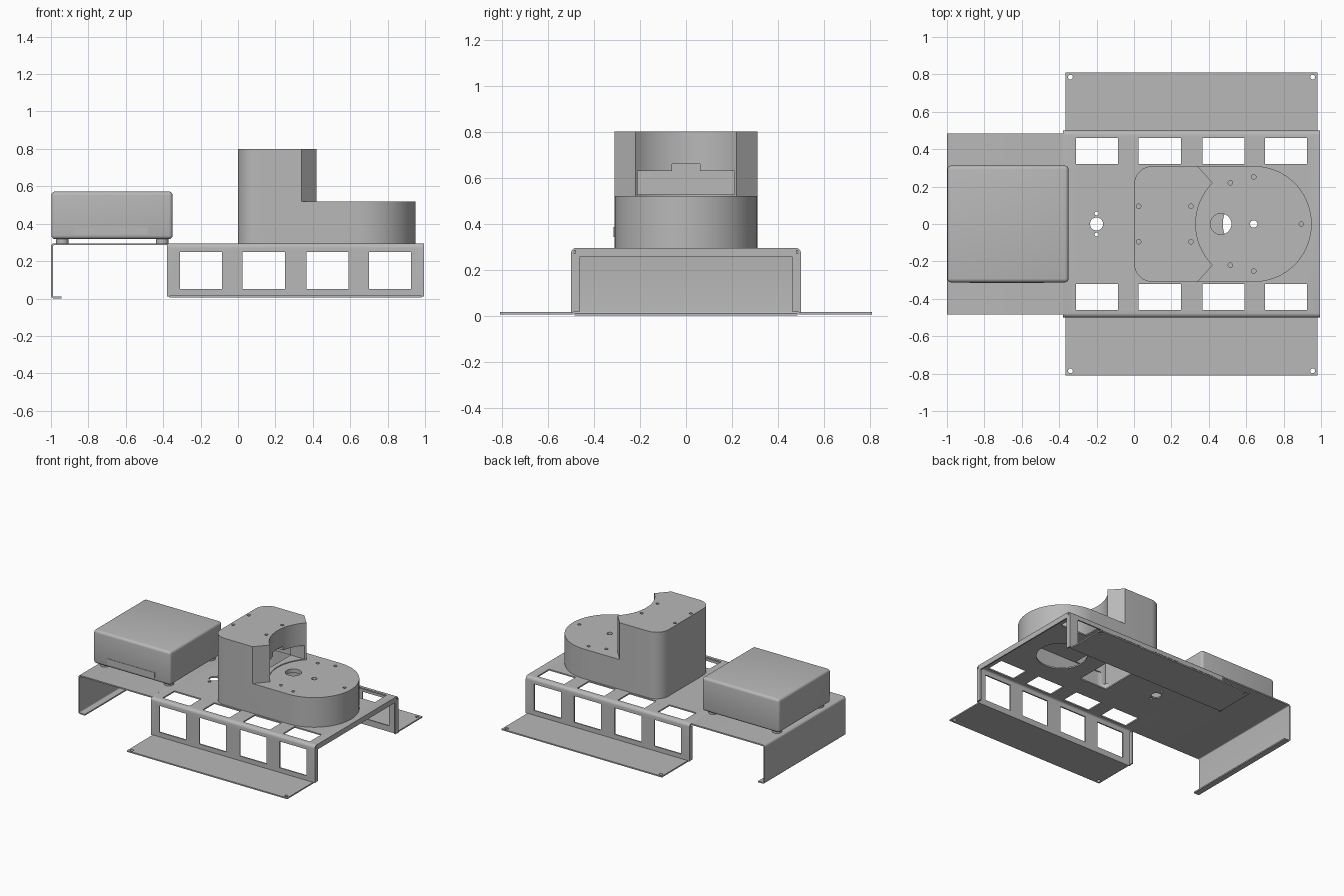
import bpy, bmesh, math
from mathutils import Matrix, Vector

if "Cube" in bpy.data.objects:
    bpy.data.objects.remove(bpy.data.objects["Cube"])

grey = bpy.data.materials.new("machine grey")
grey.use_nodes = True
grey.diffuse_color = (0.48, 0.48, 0.48, 1)
grey.node_tree.nodes["Principled BSDF"].inputs["Base Color"].default_value = grey.diffuse_color


def finish(name, bm):
    bmesh.ops.recalc_face_normals(bm, faces=bm.faces)
    mesh = bpy.data.meshes.new(name)
    bm.to_mesh(mesh)
    bm.free()
    mesh.materials.append(grey)
    obj = bpy.data.objects.new(name, mesh)
    bpy.context.collection.objects.link(obj)
    return obj


def activate(obj):
    bpy.ops.object.select_all(action='DESELECT')
    obj.select_set(True)
    bpy.context.view_layer.objects.active = obj


def apply(obj, mod):
    activate(obj)
    bpy.ops.object.modifier_apply(modifier=mod.name)


def box(name, x, y, z, bevel=0):
    bm = bmesh.new()
    bmesh.ops.create_cube(bm, size=1)
    for v in bm.verts:
        v.co = [(a + b) / 2 + c * (b - a) for c, (a, b) in zip(v.co, (x, y, z))]
    if bevel:
        bmesh.ops.bevel(bm, geom=bm.edges[:], offset=bevel, segments=4,
                        profile=0.5, affect='EDGES')
    return finish(name, bm)


def rod(name, x, y, z, r, sides=32):
    bm = bmesh.new()
    bmesh.ops.create_cone(bm, cap_ends=True, segments=sides, radius1=r, radius2=r,
                          depth=z[1] - z[0],
                          matrix=Matrix.Translation((x, y, sum(z) / 2)))
    return finish(name, bm)


def prism(name, outline, z):
    bm = bmesh.new()
    face = bm.faces.new([bm.verts.new((x, y, z[0])) for x, y in outline])
    ext = bmesh.ops.extrude_face_region(bm, geom=[face])
    top = [g for g in ext["geom"] if isinstance(g, bmesh.types.BMVert)]
    bmesh.ops.translate(bm, verts=top, vec=(0, 0, z[1] - z[0]))
    return finish(name, bm)


def sheet(name, path, place, span, bend=0.018):
    """Folded sheet metal: a bent path swept over a span, then thickened."""
    bm = bmesh.new()
    rows = [[bm.verts.new(place(s, p)) for s in span] for p in path]
    for a, b in zip(rows, rows[1:]):
        bm.faces.new((a[0], a[1], b[1], b[0]))
    folds = [e for e in bm.edges if len(e.link_faces) == 2]
    bmesh.ops.bevel(bm, geom=folds, offset=bend, segments=5, profile=0.5, affect='EDGES')
    obj = finish(name, bm)
    mod = obj.modifiers.new("thickness", 'SOLIDIFY')
    mod.thickness, mod.offset = 0.01, 0
    apply(obj, mod)
    return obj


def cut(obj, *cutters):
    for cutter in cutters:
        mod = obj.modifiers.new("cut", 'BOOLEAN')
        mod.operation, mod.solver, mod.object = 'DIFFERENCE', 'EXACT', cutter
        apply(obj, mod)
        bpy.data.objects.remove(cutter)


def arc(cx, cy, r, start, end, steps):
    angles = [math.radians(start + (end - start) * i / steps) for i in range(steps + 1)]
    return [(cx + r * math.cos(a), cy + r * math.sin(a)) for a in angles]


# Folded deck with window cutouts in top and side walls
deck = sheet("deck", [(-.495, .012), (-.495, .29), (.495, .29), (.495, .012)],
             lambda s, p: (s, *p), (-.38, .995))
for x in (-.31, .025, .365, .70):
    wide = (x, x + .225)
    cut(deck, box("cutter", wide, (-.7, .7), (.05, .25)))
    for y in ((-.46, -.32), (.32, .46)):
        cut(deck, box("cutter", wide, y, (.27, .31)))

# Deck openings below the housing and the cable hole
through = (.2, .4)
cut(deck, rod("cutter", .65, 0, through, .175, 64),
    box("cutter", (.12, .35), (-.16, .16), through),
    rod("cutter", -.2, 0, through, .035),
    rod("cutter", -.2, .057, through, .011, 16),
    rod("cutter", -.2, -.057, through, .011, 16))

# Narrow tail with end wall and foot lip
tail = sheet("tail_panel", [(-.38, .29), (-.995, .29), (-.995, .005), (-.945, .005)],
             lambda s, p: (p[0], s, p[1]), (-.485, .485), .012)

# Stiffening lips at the open ends, and floor flanges
parts = [deck, tail]
parts.append(box("top_lip", (.985, .995), (-.48, .48), (.255, .288)))
for side, label in ((1, "left"), (-1, "right")):
    def span(a, b):
        return sorted((a * side, b * side))
    for end, x in (("end", .985), ("inner", -.38)):
        parts.append(box(f"{label}_{end}_lip", (x, x + .01), span(.463, .492), (.015, .27)))
    flange = box(f"{label}_floor_flange", (-.365, .98), span(.49, .81), (.005, .015))
    for x in (-.34, .955):
        cut(flange, rod("cutter", x, side * .785, (-.1, .1), .013, 20))
    parts.append(flange)

# Hollow housing: tall rear block and low rounded front
CX, R = .64, .31


def footprint(inset):
    r = R - inset
    corner = .1 - inset
    return (arc(CX, 0, r, -90, 90, 48) + arc(.1, R - .1, corner, 90, 180, 8)
            + arc(.1, .1 - R, corner, 180, 270, 8))


housing = prism("housing", footprint(0), (.295, .80))
notch = arc(CX, 0, R, 135, 225, 32)
notch += [(.34, -R), (.34, -.4), (1.1, -.4), (1.1, .4), (.34, .4), (.34, R)]
cut(housing, prism("cutter", notch, (.52, .9)),
    prism("cutter", footprint(.03), (.25, .49)),
    box("cutter", (.03, .295), (-.27, .27), (.4, .77)))

# Slot in the notch wall, with a small raised tab
cut(housing, box("cutter", (.25, .5), (-.21, .21), (.526, .63)),
    box("cutter", (.25, .5), (-.06, .06), (.6, .66)))

# Pivot holes and blind screw holes
cut(housing, rod("cutter", .465, 0, (.4, .6), .056, 40),
    rod("cutter", CX, 0, (.4, .6), .02, 24))
for x, y in ((.025, .095), (.305, .095), (.515, .22), (CX, .252)):
    z = .80 if x < .4 else .52
    for s in (1, -1):
        cut(housing, rod("cutter", x, s * y, (z - .02, z + .02), .012, 16))
cut(housing, rod("cutter", .895, 0, (.5, .54), .012, 16))
parts.append(housing)

# Control box on four feet, with a thin access cover
parts.append(box("control_box", (-.998, -.35), (-.312, .312), (.318, .572), .02))
parts.append(box("access_cover", (-.88, -.48), (-.315, -.31), (.342, .385)))
for x in (-.94, -.405):
    for y in (-.25, .25):
        parts.append(rod("control_box_foot", x, y, (.295, .325), .034))

for part in parts:
    activate(part)
    bpy.ops.object.shade_smooth_by_angle(angle=math.radians(30))
